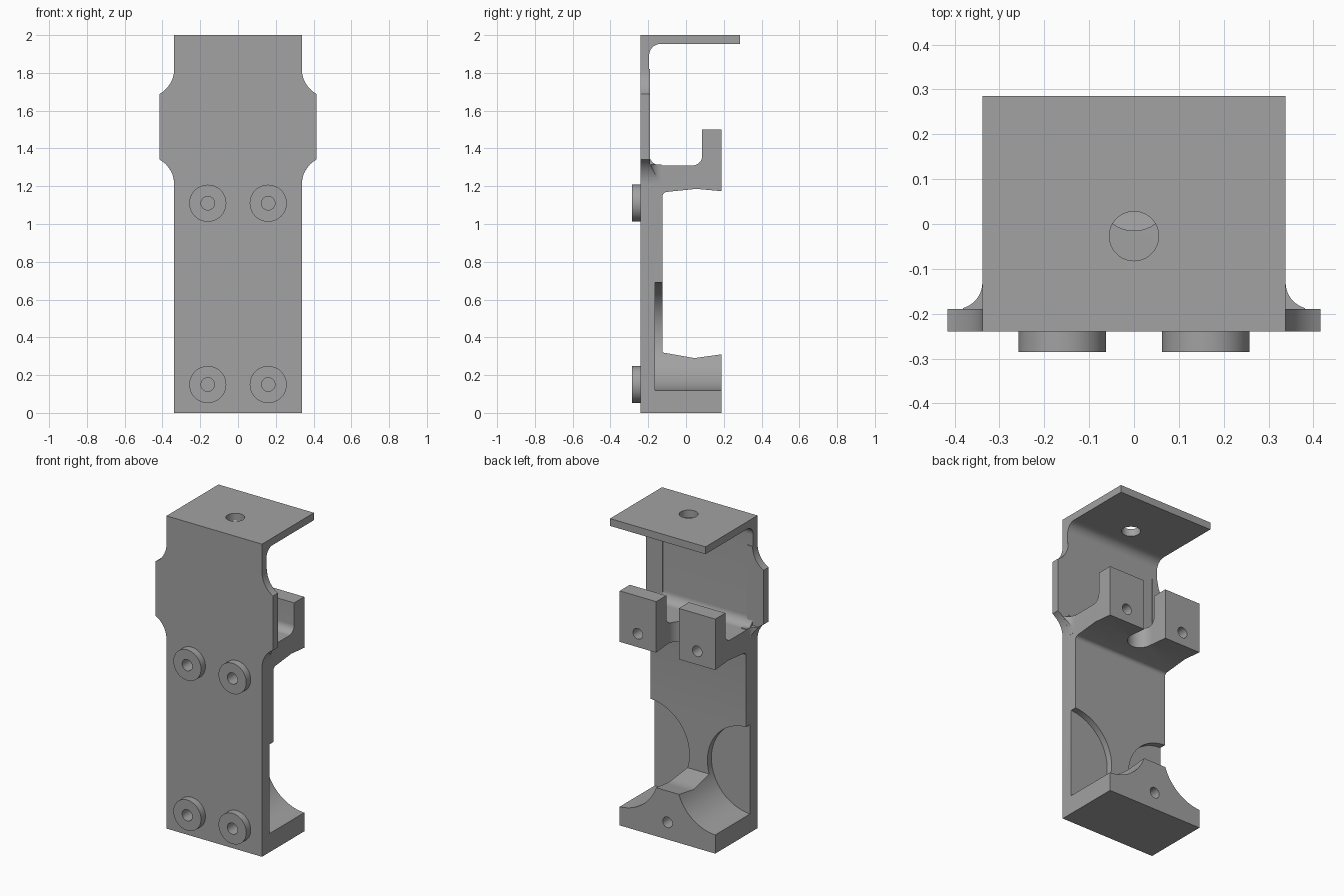
import bpy, bmesh, math
from mathutils import Vector

cube = bpy.data.objects.get("Cube")
if cube:
    bpy.data.objects.remove(cube, do_unlink=True)

grey = bpy.data.materials.new("plain_grey")
grey.use_nodes = True
colour = (0.36, 0.36, 0.36, 1)
grey.diffuse_color = colour
grey.node_tree.nodes["Principled BSDF"].inputs["Base Color"].default_value = colour


def arc(cx, cy, r, start, end, steps=12):
    """Points on an arc, angles in degrees."""
    angles = [math.radians(start + (end - start) * i / steps) for i in range(steps + 1)]
    return [(cx + r * math.cos(a), cy + r * math.sin(a)) for a in angles]


def prism(name, points, axis, low, high):
    """Extrude a flat outline along x, y or z."""
    place = {"x": lambda u, v, w: (w, u, v),
             "y": lambda u, v, w: (u, w, v),
             "z": lambda u, v, w: (u, v, w)}[axis]
    bm = bmesh.new()
    face = bm.faces.new([bm.verts.new(place(u, v, low)) for u, v in points])
    moved = bmesh.ops.extrude_face_region(bm, geom=[face])["geom"]
    bmesh.ops.translate(bm, verts=[g for g in moved if isinstance(g, bmesh.types.BMVert)],
                        vec=Vector(place(0, 0, high - low)))
    bmesh.ops.recalc_face_normals(bm, faces=bm.faces)
    mesh = bpy.data.meshes.new(name)
    bm.to_mesh(mesh)
    bm.free()
    mesh.materials.append(grey)
    obj = bpy.data.objects.new(name, mesh)
    bpy.context.collection.objects.link(obj)
    return obj


def disc(name, u, v, r, axis, low, high, steps=48):
    return prism(name, arc(u, v, r, 0, 360, steps)[:-1], axis, low, high)


def combine(target, tool, operation):
    """Boolean the tool into the target and drop the tool."""
    mod = target.modifiers.new(operation.lower(), "BOOLEAN")
    mod.operation, mod.solver, mod.object = operation, "EXACT", tool
    evaluated = target.evaluated_get(bpy.context.evaluated_depsgraph_get())
    mesh = bpy.data.meshes.new_from_object(evaluated)
    target.modifiers.clear()
    target.data = mesh
    bpy.data.objects.remove(tool, do_unlink=True)


# Main body: backplate, foot, shelf with lip and top flange in one side profile
front, back, half = -0.24, 0.187, 0.338
profile = [(front, 0), (back, 0), (back, 0.31), (0.045, 0.29), (-0.125, 0.32)]
profile += arc(-0.1, 1.145, 0.025, 180, 100, 6)
profile += [(0.055, 1.186), (back, 1.174), (back, 1.5), (0.085, 1.5)]
profile += arc(0.035, 1.36, 0.05, 0, -90)
profile += arc(-0.135, 1.37, 0.06, -90, -180)
profile += arc(-0.135, 1.893, 0.06, 180, 90)
profile += [(0.285, 1.953), (0.285, 2), (front, 2)]
body = prism("bracket_body", profile, "x", -half, half)

# Side wings with concave shoulders, and the fillets behind them
for s in (-1, 1):
    outline = [(s * 0.3, 1.21)]
    outline += [(s * x, z) for x, z in arc(0.488, 1.21, 0.15, 180, 119)]
    outline += [(s * x, z) for x, z in arc(0.488, 1.82, 0.15, 241, 180)]
    outline += [(s * 0.3, 1.82)]
    combine(body, prism("wing", outline, "y", front, -0.19), "UNION")

    corner = [(s * 0.3, -0.2), (s * 0.398, -0.2)]
    corner += [(s * x, y) for x, y in arc(0.398, -0.13, 0.06, 270, 180)]
    corner += [(s * 0.3, -0.13)]
    fillet = prism("wing_fillet", corner, "z", 1.2, 1.315)
    combine(fillet, disc("shoulder_cutter", s * 0.488, 1.21, 0.15, "y", -0.5, 0.3), "DIFFERENCE")
    combine(body, fillet, "UNION")

# Round side recesses in the foot and backplate
for s in (-1, 1):
    combine(body, disc("recess_cutter", s * 0.35, 0.405, 0.286, "y", -0.165, 0.5, 64), "DIFFERENCE")

# Round-ended slot between the two lips
slot = [(0.08, 0.5), (-0.08, 0.5)] + arc(0, 0.065, 0.08, 180, 360, 24)
combine(body, prism("slot_cutter", slot, "z", 1.1, 1.6), "DIFFERENCE")

# Screw holes in the flange, lips and foot
combine(body, disc("flange_hole", 0, -0.027, 0.055, "z", 1.9, 2.1), "DIFFERENCE")
for s in (-1, 1):
    combine(body, disc("lip_hole", s * 0.21, 1.26, 0.034, "y", 0.0, 0.4, 32), "DIFFERENCE")
combine(body, disc("foot_hole", 0, 0.11, 0.034, "y", 0.0, 0.4, 32), "DIFFERENCE")

# Four front bosses with blind holes
for s in (-1, 1):
    for z in (0.15, 1.11):
        combine(body, disc("boss", s * 0.16, z, 0.098, "y", -0.285, -0.22), "UNION")
        combine(body, disc("boss_hole", s * 0.16, z, 0.036, "y", -0.4, -0.18, 32), "DIFFERENCE")

bpy.ops.object.select_all(action="DESELECT")
body.select_set(True)
bpy.context.view_layer.objects.active = body
bpy.ops.object.shade_smooth_by_angle(angle=math.radians(25))
